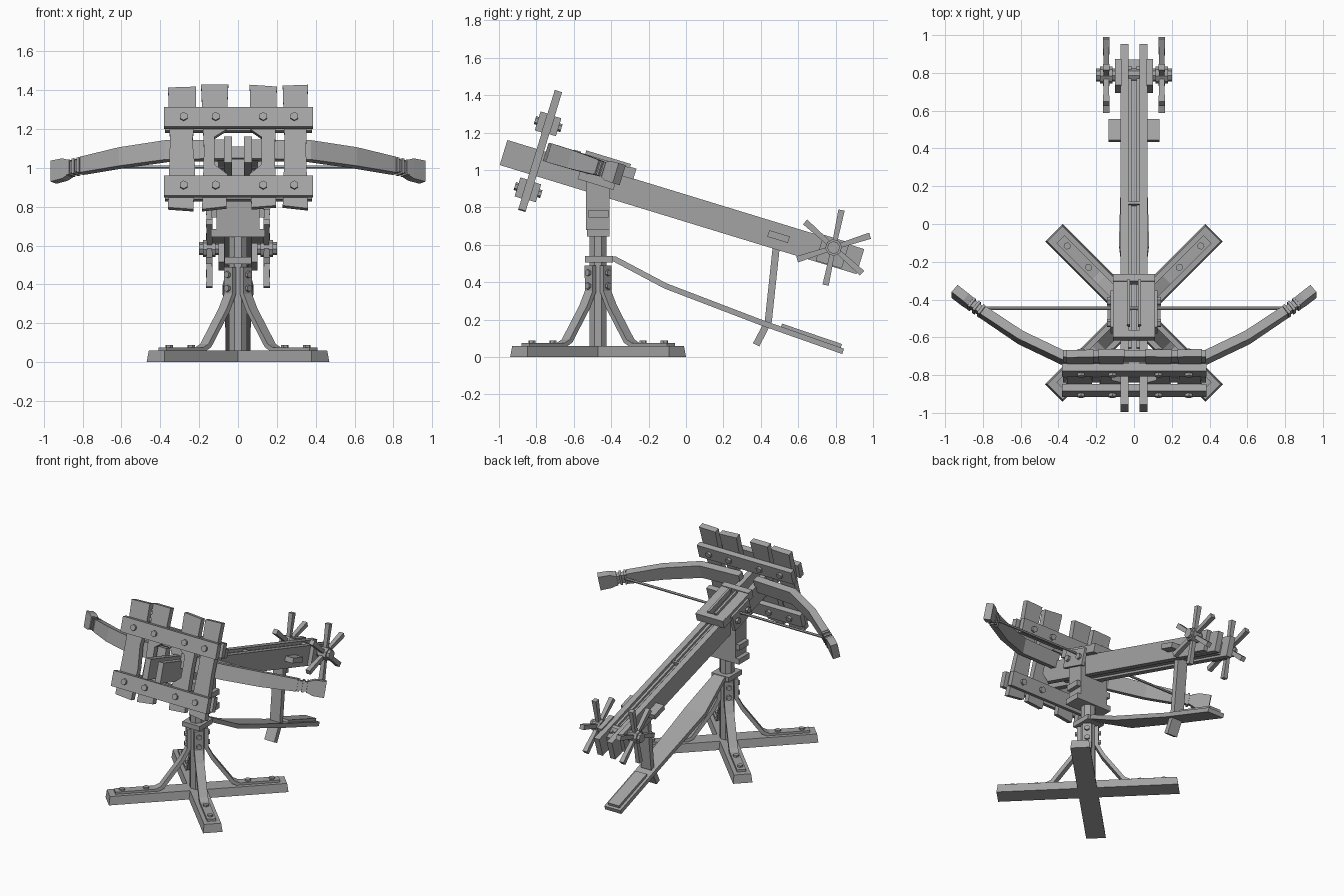
import bpy, bmesh, math
from mathutils import Matrix, Vector

wood = bpy.data.materials.new("plain grey")
wood.diffuse_color = (0.37, 0.37, 0.37, 1)
I = Matrix.Identity(4)


def loft(name, sections, M=I):
    """Join equal-sized point rings into a closed solid."""
    bm = bmesh.new()
    rings = [[bm.verts.new(M @ Vector(p)) for p in s] for s in sections]
    n = len(rings[0])
    for a, b in zip(rings, rings[1:]):
        for i in range(n):
            j = (i + 1) % n
            bm.faces.new((a[i], a[j], b[j], b[i]))
    bm.faces.new(rings[0])
    bm.faces.new(rings[-1])
    bmesh.ops.recalc_face_normals(bm, faces=bm.faces)
    me = bpy.data.meshes.new(name)
    bm.to_mesh(me)
    bm.free()
    me.materials.append(wood)
    ob = bpy.data.objects.new(name, me)
    bpy.context.collection.objects.link(ob)
    return ob


def box(name, x, y, z, M=I, taper=0.0):
    def ring(h, t):
        return [(x[0] + t, y[0] + t, h), (x[1] - t, y[0] + t, h),
                (x[1] - t, y[1] - t, h), (x[0] + t, y[1] - t, h)]
    return loft(name, [ring(z[0], 0), ring(z[1], taper)], M)


def rod(name, p0, p1, r, n=6, M=I, r2=None):
    p0, p1 = Vector(p0), Vector(p1)
    q = (p1 - p0).to_track_quat('Z', 'Y')
    def ring(c, rad):
        return [c + q @ Vector((rad * math.cos(k * math.tau / n + math.pi / n),
                                rad * math.sin(k * math.tau / n + math.pi / n), 0))
                for k in range(n)]
    return loft(name, [ring(p0, r), ring(p1, r if r2 is None else r2)], M)


def ribbon(name, pts, t, M=I):
    """Bent bar: pts are (y, z, half width in x), t is the thickness."""
    secs = []
    for i, (a, b, w) in enumerate(pts):
        prev = Vector(pts[max(i - 1, 0)][:2])
        nxt = Vector(pts[min(i + 1, len(pts) - 1)][:2])
        d = (nxt - prev).normalized()
        ny, nz = -d.y * t / 2, d.x * t / 2
        secs.append([(-w, a - ny, b - nz), (w, a - ny, b - nz),
                     (w, a + ny, b + nz), (-w, a + ny, b + nz)])
    return loft(name, secs, M)


# ---- stand: crossed feet, post and braces
centre = Matrix.Translation((0, -0.47, 0))
for k in range(2):
    R = centre @ Matrix.Rotation(math.radians(45 + 90 * k), 4, 'Z')
    box("foot_beam", (-0.065, 0.065), (-0.6, 0.6), (0, 0.06), R, 0.008)
rod("post", (0, -0.47, 0.05), (0, -0.47, 0.7), 0.05, 8)
for k in range(4):
    R = centre @ Matrix.Rotation(math.radians(45 + 90 * k), 4, 'Z')
    ribbon("brace", [(0.058, 0.49, 0.03), (0.058, 0.35, 0.03), (0.1, 0.27, 0.03),
                     (0.235, 0.085, 0.03), (0.28, 0.063, 0.03), (0.55, 0.063, 0.03)], 0.026, R)
    for z in (0.38, 0.45):
        rod("brace_bolt", (0, 0.06, z), (0, 0.085, z), 0.018, 6, R)
    for r in (0.34, 0.5):
        rod("foot_bolt", (0, r, 0.065), (0, r, 0.088), 0.02, 6, R)

# ---- swivel yoke on the post
box("yoke_block", (-0.075, 0.075), (-0.535, -0.41), (0.68, 0.84))
box("yoke_lower_plate", (-0.14, 0.14), (-0.53, -0.41), (0.645, 0.685))
box("yoke_upper_plate", (-0.14, 0.14), (-0.52, -0.415), (0.745, 0.785))
for s in (-1, 1):
    x = sorted((s * 0.072, s * 0.11))
    box("yoke_cheek", x, (-0.535, -0.41), (0.68, 0.99))

# ---- tilted stock: local y runs backward along it, local z is its upper side
T = Matrix.Translation((0, 0, 0.795)) @ Matrix.Rotation(math.radians(-17), 4, 'X')
for s in (-1, 1):
    def sx(a, b):
        return sorted((s * a, s * b))
    box("stock_rail", sx(0.03, 0.072), (-1.02, 0.975), (-0.07, 0.07), T)
    box("axle_bearing", sx(0.065, 0.1), (0.745, 0.89), (-0.065, 0.08), T)
    box("side_peg", sx(0.06, 0.135), (0.46, 0.575), (-0.018, 0.018), T)
    box("carriage_side", sx(0.03, 0.11), (-0.66, -0.335), (0.065, 0.12), T)
    box("carriage_lip", sx(0.02, 0.036), (-0.6, -0.35), (0.1, 0.14), T)
    box("pivot_bracket", sx(0.1, 0.125), (-0.6, -0.4), (-0.02, 0.1), T)
    for y in (-0.56, -0.44):
        rod("pivot_bolt", (s * 0.12, y, 0.04), (s * 0.142, y, 0.04), 0.022, 6, T)
box("stock_core", (-0.032, 0.032), (-0.74, 0.9), (-0.055, 0.035), T)
box("slide_groove_left", (-0.03, -0.012), (-0.7, 0.86), (0.03, 0.05), T)
box("slide_groove_right", (0.012, 0.03), (-0.7, 0.86), (0.03, 0.05), T)
box("stop_bar", (-0.032, 0.032), (0.09, 0.105), (0.03, 0.065), T)
for y in (-0.645, -0.335):
    box("carriage_end", (-0.11, 0.11), (y - 0.02, y + 0.02), (0.065, 0.125), T)

# ---- windlass with spoked wheels
U, V = 0.816, 0.03
rod("windlass_axle", (-0.2, U, V), (0.2, U, V), 0.034, 8, T)
for s in (-1, 1):
    rod("wheel_hub", (s * 0.115, U, V), (s * 0.18, U, V), 0.045, 8, T)
    for k in range(6):
        a = math.radians(35 + 60 * k)
        d = Vector((0, math.cos(a), math.sin(a)))
        c = Vector((s * 0.147, U, V))
        rod("wheel_spoke", c + d * 0.02, c + d * 0.205, 0.018, 4, T, 0.024)

# ---- shield: four worn planks between paired cross rails
PLANKS = [
    [(-0.36, -0.26), (-0.23, -0.27), (-0.22, -0.05), (-0.235, 0.1), (-0.215, 0.25),
     (-0.215, 0.39), (-0.36, 0.385), (-0.35, 0.1)],
    [(-0.185, -0.27), (-0.06, -0.255), (-0.055, -0.08), (-0.12, -0.03), (-0.12, 0.12),
     (-0.06, 0.16), (-0.05, 0.4), (-0.19, 0.4), (-0.175, 0.05)],
    [(0.07, -0.26), (0.195, -0.25), (0.19, 0.05), (0.2, 0.39), (0.06, 0.4),
     (0.065, 0.16), (0.12, 0.12), (0.12, -0.03), (0.06, -0.08)],
    [(0.23, -0.25), (0.36, -0.265), (0.35, 0.05), (0.36, 0.4), (0.23, 0.395), (0.24, 0.08)],
]
for p in PLANKS:
    loft("shield_plank", [[(x, u, v) for x, v in p] for u in (-0.856, -0.815)], T)
for v in (-0.154, 0.215):
    box("shield_front_rail", (-0.38, 0.385), (-0.895, -0.855), (v - 0.053, v + 0.053), T)
    box("shield_back_rail", (-0.375, 0.38), (-0.816, -0.778), (v - 0.05, v + 0.05), T)
    for x in (-0.28, -0.115, 0.13, 0.29):
        rod("shield_bolt", (x, -0.91, v), (x, -0.762, v), 0.022, 6, T)

# ---- bow arms, tips and string
for s in (-1, 1):
    B = T @ Matrix(((0, s, 0, 0), (0, 0, 1, 0), (1, 0, 0, 0.07), (0, 0, 0, 1)))
    ribbon("bow_arm", [(0.06, -0.78, 0.05), (0.37, -0.765, 0.052), (0.6, -0.65, 0.05),
                       (0.8, -0.51, 0.042)], 0.05, B)
    ribbon("bow_neck", [(0.78, -0.525, 0.032), (0.88, -0.45, 0.032)], 0.04, B)
    for k in range(3):
        x, y = 0.802 + k * 0.026, -0.508 + k * 0.019
        ribbon("neck_ring", [(x, y, 0.04), (x + 0.012, y + 0.009, 0.04)], 0.056, B)
    ribbon("bow_tip", [(0.865, -0.462, 0.042), (0.89, -0.443, 0.054),
                       (0.95, -0.395, 0.056)], 0.05, B)
rod("bow_string", (-0.83, -0.488, 0.07), (0.83, -0.488, 0.07), 0.009, 6, T)

# ---- aiming lever under the stock
box("lever_collar", (-0.07, 0.07), (-0.54, -0.39), (0.505, 0.54))
ribbon("lever", [(-0.42, 0.523, 0.045), (-0.38, 0.523, 0.045), (-0.11, 0.38, 0.08),
                 (0.4, 0.185, 0.065), (0.84, 0.03, 0.065)], 0.03)
ribbon("lever_pad", [(0.51, 0.167, 0.045), (0.83, 0.058, 0.045)], 0.024)
ribbon("lever_strut", [(0.488, 0.64, 0.04), (0.44, 0.19, 0.04), (0.375, 0.065, 0.04)], 0.038)
